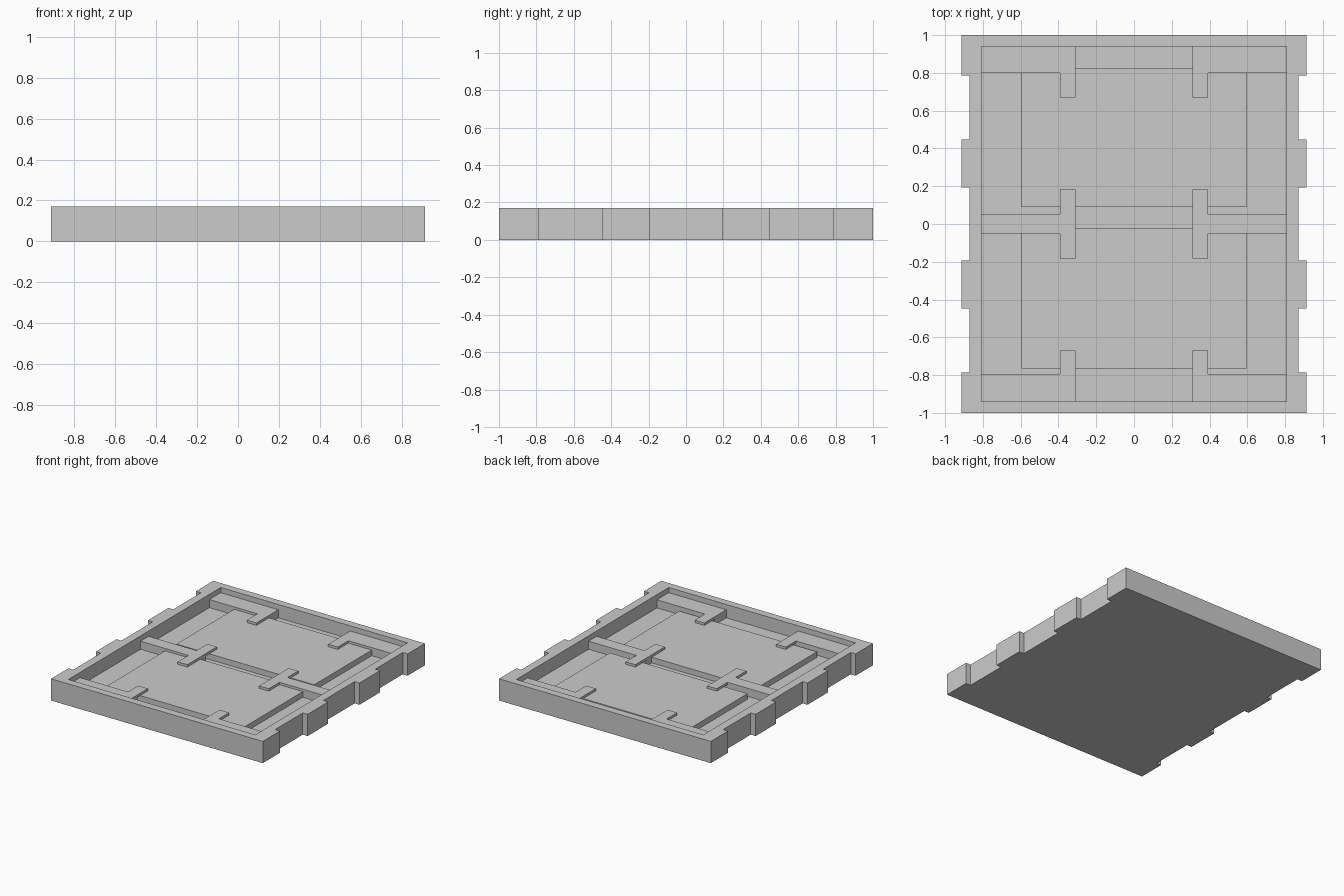
import bpy, bmesh

if "Cube" in bpy.data.objects:
    bpy.data.objects.remove(bpy.data.objects["Cube"])

H, FLOOR, PANEL, BAR = 0.17, 0.066, 0.11, 0.129


def prism(name, outline, z0, z1):
    """Extrude a flat outline from z0 to z1."""
    bm = bmesh.new()
    face = bm.faces.new([bm.verts.new((x, y, z0)) for x, y in outline])
    top = bmesh.ops.extrude_face_region(bm, geom=[face])["geom"]
    bmesh.ops.translate(bm, vec=(0, 0, z1 - z0),
                        verts=[v for v in top if isinstance(v, bmesh.types.BMVert)])
    bmesh.ops.recalc_face_normals(bm, faces=bm.faces)
    mesh = bpy.data.meshes.new(name)
    bm.to_mesh(mesh)
    bm.free()
    obj = bpy.data.objects.new(name, mesh)
    bpy.context.collection.objects.link(obj)
    return obj


def box(name, x0, x1, y0, y1, z0, z1):
    return prism(name, [(x0, y0), (x1, y0), (x1, y1), (x0, y1)], z0, z1)


# Tray with notched long sides
W, N = 0.914, 0.872
side = [(W, -1), (W, -0.787), (N, -0.787), (N, -0.447), (W, -0.447),
        (W, -0.193), (N, -0.193)]
right = side + [(x, -y) for x, y in reversed(side)]
tray = prism("tray", right + [(-x, y) for x, y in reversed(right)], 0, H)

# Recess cut into the tray
cutter = box("recess_cutter", -0.807, 0.807, -0.94, 0.94, FLOOR, H + 0.1)
cutter.hide_render = True
cutter.hide_viewport = True
cut = tray.modifiers.new("recess", "BOOLEAN")
cut.operation = "DIFFERENCE"
cut.solver = "EXACT"
cut.object = cutter

# Raised panels lying in the two bays
box("back_panel", -0.595, 0.595, 0.09, 0.825, FLOOR, PANEL)
box("front_panel", -0.595, 0.595, -0.765, -0.02, FLOOR, PANEL)

# Bars along the ends and middle, each with thin tabs resting on the panels:
# (name, bar y range, tab y ranges)
rows = [("front", (-0.94, -0.795), [(-0.795, -0.67)]),
        ("middle", (-0.05, 0.05), [(-0.182, -0.05), (0.05, 0.182)]),
        ("back", (0.80, 0.94), [(0.67, 0.80)])]
for name, (y0, y1), tabs in rows:
    parts = [box(name + "_bar", 0.31, 0.807, y0, y1, FLOOR, BAR)]
    parts += [box(name + "_tab", 0.31, 0.393, a, b, PANEL, BAR) for a, b in tabs]
    for part in parts:
        part.modifiers.new("mirror", "MIRROR")
